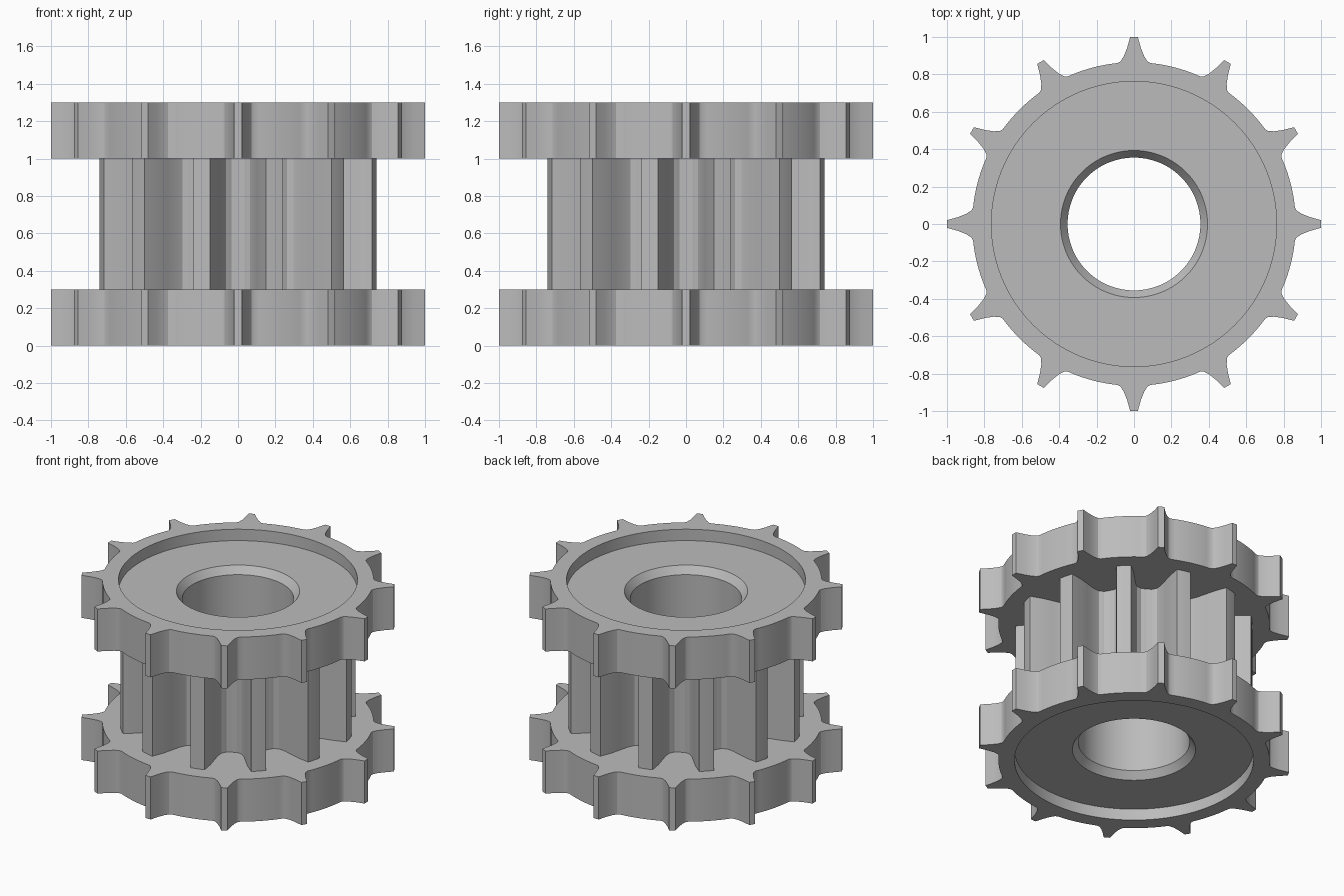
import bpy, bmesh
from math import radians, sin, cos

cube = bpy.data.objects.get("Cube")
if cube:
    bpy.data.objects.remove(cube)

TEETH = 12
HEIGHT, WHEEL = 1.3, 0.3          # total height, wheel thickness
BORE, BEVEL, DISH = 0.355, 0.393, 0.762
DISH_DEPTH, BEVEL_DEPTH = 0.08, 0.05

# Half-tooth profiles: (degrees from the wheel tooth centre, radius)
WHEEL_TOOTH = [(0, 1.0), (1.15, 1.0), (2.3, 0.94), (3.5, 0.898), (4.7, 0.873), (5.8, 0.865), (15, 0.865)]
DRUM_TOOTH = [(0, 0.46), (4.3, 0.463), (7.6, 0.485), (9.1, 0.53), (9.7, 0.6), (10.2, 0.67), (11.4, 0.755), (15, 0.755)]

# Every ring shares one set of angles, so rings bridge cleanly
half = sorted({a for a, r in WHEEL_TOOTH + DRUM_TOOTH} | {13.2})
sector = [-a for a in half[-2:0:-1]] + half
ANGLES = [a + i * 360 / TEETH for i in range(TEETH) for a in sector]

metal = bpy.data.materials.new("grey metal")
metal.use_nodes = True
metal.diffuse_color = (0.5, 0.5, 0.5, 1)
metal.node_tree.nodes["Principled BSDF"].inputs["Base Color"].default_value = metal.diffuse_color


def radius_at(profile, angle):
    """Radius of a repeating mirrored tooth profile, or of a plain circle."""
    if not isinstance(profile, list):
        return profile
    step = 360 / TEETH
    a = abs((angle + step / 2) % step - step / 2)
    for (a0, r0), (a1, r1) in zip(profile, profile[1:]):
        if a <= a1:
            return r0 + (r1 - r0) * (a - a0) / (a1 - a0)
    return profile[-1][1]


def ring_solid(name, rings):
    """Closed solid with a bore, skinned through (profile, z) rings."""
    bm = bmesh.new()
    loops = []
    for profile, z in rings:
        loop = []
        for a in ANGLES:
            r = radius_at(profile, a)
            loop.append(bm.verts.new((r * cos(radians(a)), r * sin(radians(a)), z)))
        loops.append(loop)
    n = len(ANGLES)
    for i, low in enumerate(loops):
        high = loops[(i + 1) % len(loops)]
        for j in range(n):
            k = (j + 1) % n
            bm.faces.new((low[j], low[k], high[k], high[j]))
    bmesh.ops.recalc_face_normals(bm, faces=bm.faces)
    mesh = bpy.data.meshes.new(name)
    bm.to_mesh(mesh)
    bm.free()
    mesh.materials.append(metal)
    obj = bpy.data.objects.new(name, mesh)
    bpy.context.collection.objects.link(obj)
    bpy.ops.object.select_all(action='DESELECT')
    obj.select_set(True)
    bpy.context.view_layer.objects.active = obj
    bpy.ops.object.shade_smooth_by_angle(angle=radians(25))


# Toothed end wheels with a dished outer face and a bevelled bore
wheel = [(BORE, WHEEL), (WHEEL_TOOTH, WHEEL), (WHEEL_TOOTH, 0), (DISH, 0),
         (DISH, DISH_DEPTH), (BEVEL, DISH_DEPTH), (BORE, DISH_DEPTH + BEVEL_DEPTH)]
ring_solid("lower_wheel", wheel)
ring_solid("upper_wheel", [(p, HEIGHT - z) for p, z in wheel])

# Fluted drum between the wheels
ring_solid("fluted_drum", [(BORE, WHEEL), (DRUM_TOOTH, WHEEL),
                           (DRUM_TOOTH, HEIGHT - WHEEL), (BORE, HEIGHT - WHEEL)])
